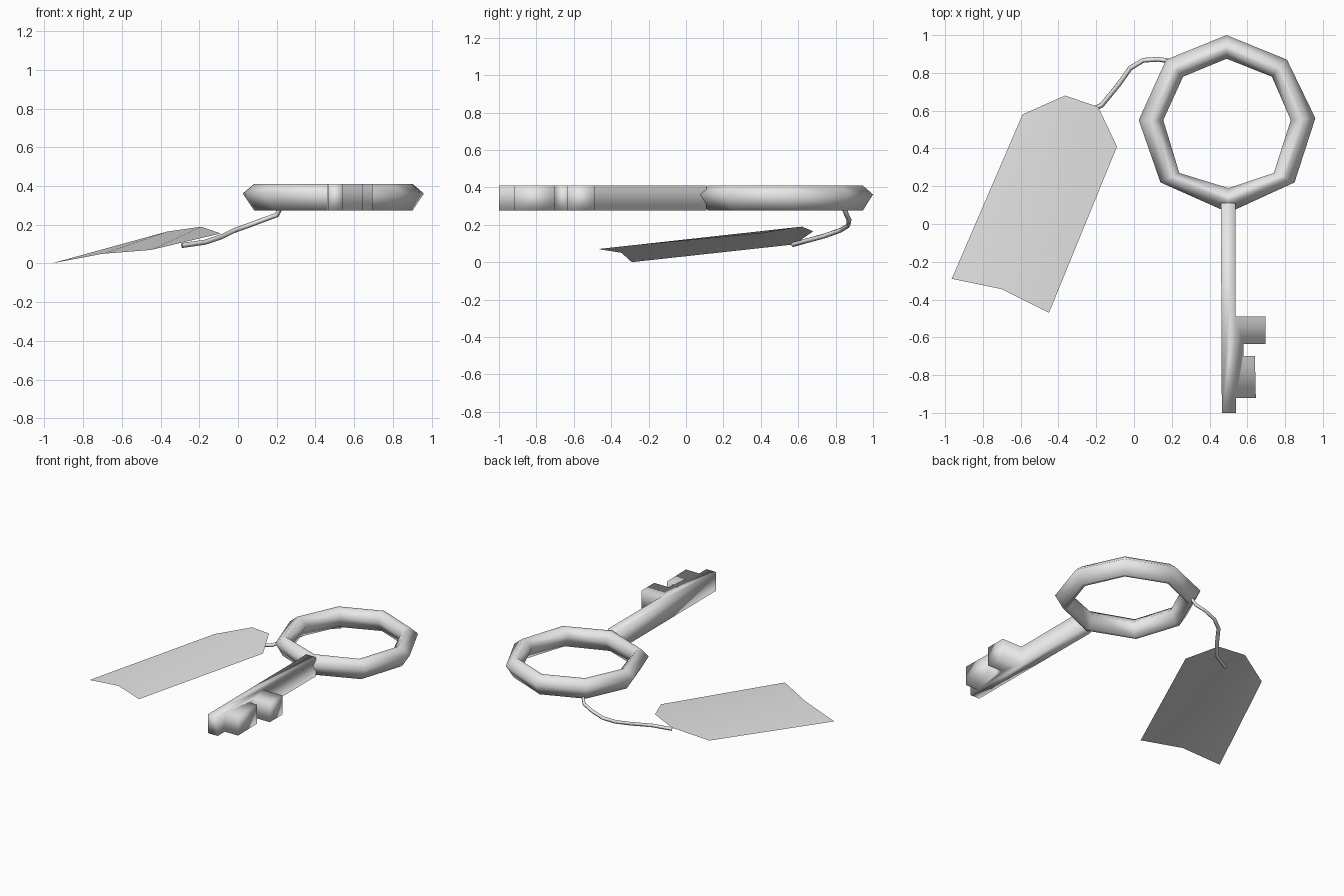
import bpy
import bmesh

cube = bpy.data.objects.get("Cube")
if cube:
    bpy.data.objects.remove(cube, do_unlink=True)

grey = bpy.data.materials.new("plain grey")
grey.use_nodes = True
color = (0.8, 0.8, 0.8, 1)
grey.diffuse_color = color
grey.node_tree.nodes["Principled BSDF"].inputs["Base Color"].default_value = color

BOTTOM, TOP = 0.275, 0.41


def add_object(name, bm, smooth=True, closed=True):
    if closed:
        bmesh.ops.recalc_face_normals(bm, faces=bm.faces)
    for face in bm.faces:
        face.smooth = smooth
    mesh = bpy.data.meshes.new(name)
    bm.to_mesh(mesh)
    bm.free()
    mesh.materials.append(grey)
    obj = bpy.data.objects.new(name, mesh)
    bpy.context.collection.objects.link(obj)
    return obj


# Eight-sided bow: a section swept between inner and outer corners
outer = [(0.49, 1.0), (0.81, 0.87), (0.96, 0.56), (0.85, 0.22),
         (0.50, 0.06), (0.14, 0.22), (0.025, 0.55), (0.17, 0.87)]
inner = [(0.49, 0.875), (0.73, 0.78), (0.83, 0.55), (0.74, 0.27),
         (0.50, 0.19), (0.24, 0.27), (0.155, 0.55), (0.26, 0.78)]
section = [(1, 0.362), (0.56, TOP), (0.36, TOP),
           (0, 0.362), (0.36, BOTTOM), (0.56, BOTTOM)]
bm = bmesh.new()
rings = []
for (ox, oy), (ix, iy) in zip(outer, inner):
    rings.append([bm.verts.new((ix + (ox - ix) * t, iy + (oy - iy) * t, z))
                  for t, z in section])
for i, ring in enumerate(rings):
    following = rings[(i + 1) % len(rings)]
    for j in range(len(section)):
        k = (j + 1) % len(section)
        bm.faces.new((ring[j], ring[k], following[k], following[j]))
add_object("key_bow", bm)

# Shaft with its two teeth, extruded from one outline
outline = [(0.46, 0.11), (0.465, -1.0), (0.54, -1.0), (0.54, -0.92),
           (0.645, -0.92), (0.64, -0.70), (0.58, -0.70), (0.58, -0.635),
           (0.695, -0.635), (0.695, -0.49), (0.537, -0.49), (0.537, 0.11)]
bm = bmesh.new()
base = bm.faces.new([bm.verts.new((x, y, BOTTOM)) for x, y in outline])
extruded = bmesh.ops.extrude_face_region(bm, geom=[base], use_keep_orig=True)
for item in extruded["geom"]:
    if isinstance(item, bmesh.types.BMVert):
        item.co.z = TOP
add_object("key_shaft_and_teeth", bm)

# Paper tag: a thin sheet with a notched lower end
tag = [(-0.965, -0.29, 0.0), (-0.70, -0.345, 0.05), (-0.45, -0.47, 0.07),
       (-0.09, 0.41, 0.155), (-0.19, 0.62, 0.19), (-0.365, 0.68, 0.165),
       (-0.59, 0.58, 0.095)]
bm = bmesh.new()
v = [bm.verts.new(p) for p in tag]
bm.faces.new((v[0], v[1], v[5], v[6]))
bm.faces.new((v[1], v[2], v[3], v[4], v[5]))
add_object("tag", bm, smooth=True, closed=False)

# String joining the tag to the bow
path = [(-0.29, 0.57, 0.093), (-0.17, 0.63, 0.11), (-0.08, 0.74, 0.14),
        (-0.02, 0.825, 0.17), (0.05, 0.867, 0.195), (0.13, 0.872, 0.225),
        (0.20, 0.86, 0.25), (0.22, 0.845, 0.29)]
curve = bpy.data.curves.new("string", "CURVE")
curve.dimensions = "3D"
curve.bevel_depth = 0.013
curve.bevel_resolution = 0
curve.use_fill_caps = True
spline = curve.splines.new("POLY")
spline.points.add(len(path) - 1)
for point, co in zip(spline.points, path):
    point.co = (*co, 1)
curve.materials.append(grey)
string = bpy.data.objects.new("string", curve)
bpy.context.collection.objects.link(string)
